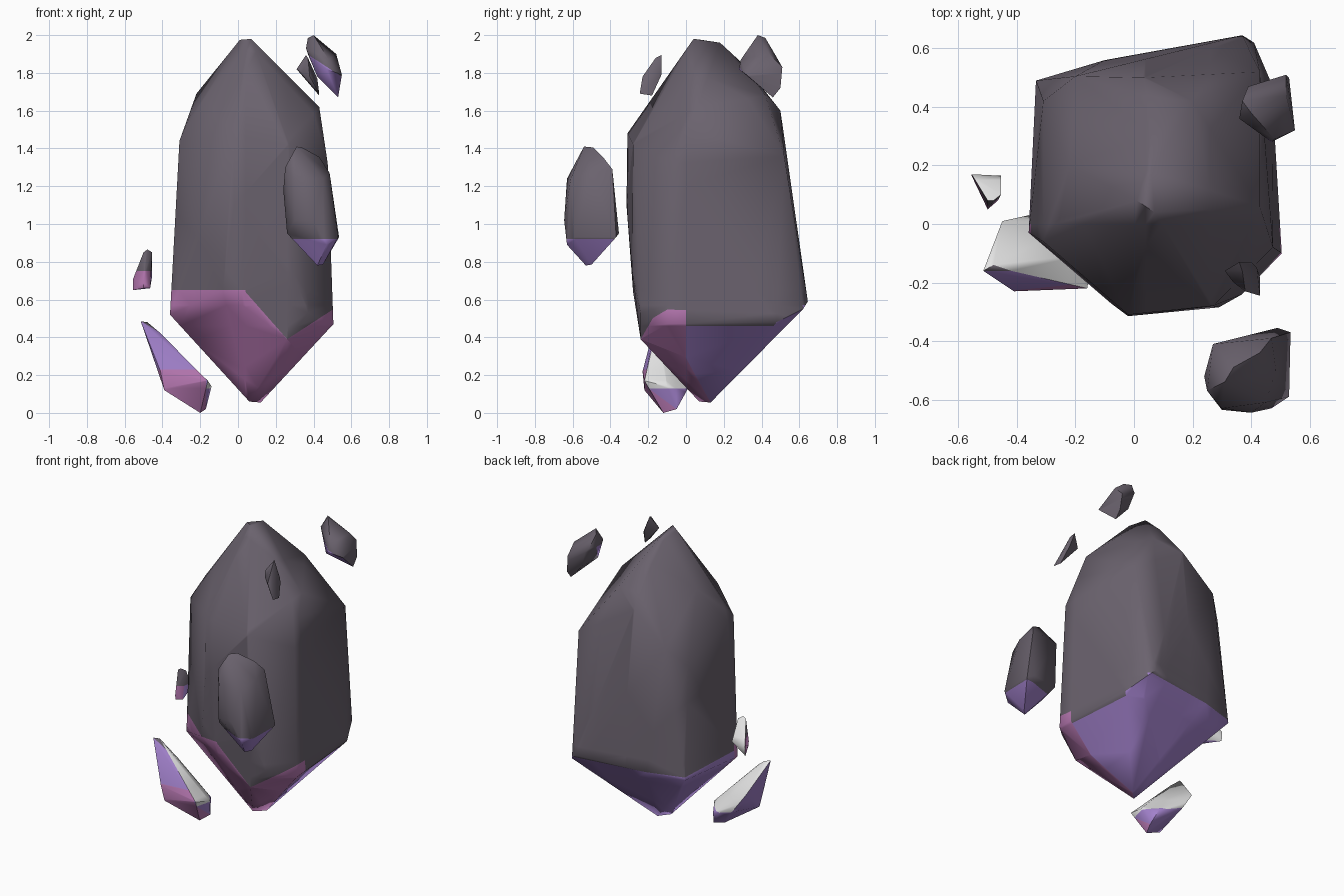
import bpy, bmesh

def material(name, rgb):
    m = bpy.data.materials.new(name)
    m.diffuse_color = (*rgb, 1)
    return m

MATS = [material("dark stone", (.145, .123, .155)), material("pink crystal", (.48, .19, .45)),
        material("violet crystal", (.36, .22, .60)), material("pale stone", (.8, .8, .8))]
DARK, PINK, VIOLET, PALE = range(4)

def crystal(name, points, rule, cuts=()):
    """Convex faceted crystal, cut along planes, coloured by rule(centre, normal)."""
    bm = bmesh.new()
    for p in points:
        bm.verts.new(p)
    bmesh.ops.convex_hull(bm, input=bm.verts[:])
    loose = [v for v in bm.verts if not v.link_faces]
    bmesh.ops.delete(bm, geom=loose, context='VERTS')
    bmesh.ops.recalc_face_normals(bm, faces=bm.faces[:])
    for co, no in cuts:
        bmesh.ops.bisect_plane(bm, geom=bm.verts[:] + bm.edges[:] + bm.faces[:],
                               plane_co=co, plane_no=no, dist=1e-5)
    bm.normal_update()
    for f in bm.faces:
        f.material_index = rule(f.calc_center_median(), f.normal)
    me = bpy.data.meshes.new(name)
    bm.to_mesh(me)
    bm.free()
    for m in MATS:
        me.materials.append(m)
    ob = bpy.data.objects.new(name, me)
    bpy.context.collection.objects.link(ob)
    bpy.ops.object.select_all(action='DESELECT')
    ob.select_set(True)
    bpy.context.view_layer.objects.active = ob
    bpy.ops.object.shade_smooth_by_angle(angle=1.0)

def level(z):
    return ((0, 0, z), (0, 0, 1))

# Main crystal: pointed top, upper ring, lower ring, pointed base
def main_rule(c, n):
    if c.y < 0 or n.y < -.3:
        if c.x < .04:
            top = .65
        elif c.x < .26:
            top = .64 - (c.x - .04) * 1.136
        else:
            top = .39 + (c.x - .26) * .65
        return PINK if c.z < top else DARK
    top = .46 if n.x > .6 else .57
    return VIOLET if c.z < top else DARK

crystal("main_crystal", [
    (.07, .04, 1.98), (.01, .08, 1.975), (.06, .18, 1.96), (.06, .31, 1.84),
    (-.22, .2, 1.69), (-.255, .02, 1.57), (-.2, .505, 1.40), (.03, .5, 1.6), (.43, .06, 1.62),
    (.20, .42, 1.68), (.43, .52, 1.36), (.475, -.08, 1.32), (.27, -.28, 1.42), (-.02, -.31, 1.48),
    (-.02, -.315, 1.1), (-.31, -.06, 1.44), (-.31, .42, 1.28),
    (-.36, -.03, .52), (-.335, .49, .55), (-.1, .56, .57), (.37, .645, .59), (.41, .62, .55),
    (.47, .48, .48), (.505, -.1, .47), (.5, -.1, .54), (.37, -.24, .53), (.26, -.24, .39),
    (.29, -.285, .75), (.02, -.28, .64), (-.08, -.27, .65), (.06, .07, .06), (.12, .13, .055)],
    main_rule,
    [level(.65), level(.57), level(.46), ((0, 0, 0), (0, 1, 0)),
     ((.04, 0, 0), (1, 0, 0)), ((.26, 0, 0), (1, 0, 0)),
     ((.04, 0, .64), (1.136, 0, 1)), ((.26, 0, .39), (-.65, 0, 1))])

# Lower left shard: pale broken back, coloured front
def low_rule(c, n):
    if n.x * .7 + n.z * .7 + n.y * .5 > .1 and c.z > .13:
        return DARK if n.y < -.45 else PALE
    return PINK if c.z < .23 and n.y < -.1 and c.x < -.17 else VIOLET

crystal("lower_left_shard", [
    (-.515, -.16, .485), (-.48, -.14, .48), (-.45, .01, .30), (-.36, .03, .17),
    (-.42, -.16, .43), (-.41, -.23, .22), (-.39, -.22, .12), (-.16, -.22, .17),
    (-.14, -.1, .14), (-.17, -.05, .02), (-.2, -.12, 0), (-.2, 0, .11)],
    low_rule, [level(.23), level(.13), ((-.17, 0, 0), (1, 0, 0))])

# Small left chip: pale sloping back, upright front
def chip_rule(c, n):
    if n.y > .1:
        return PALE
    if c.z < .75:
        return PINK if n.y < -.2 else VIOLET
    return DARK

crystal("left_chip", [
    (-.48, .08, .865), (-.455, .10, .85), (-.50, .08, .85), (-.555, .17, .71), (-.555, .165, .65),
    (-.455, .165, .72), (-.465, .08, .66), (-.5, .05, .69), (-.5, .055, .66)],
    chip_rule, [level(.75)])

# Front right shard
crystal("front_right_shard", [
    (.31, -.54, 1.41), (.34, -.49, 1.405), (.43, -.44, 1.355), (.25, -.57, 1.30),
    (.30, -.63, 1.24), (.27, -.41, 1.28), (.47, -.39, 1.29), (.45, -.61, 1.24), (.485, -.5, 1.27),
    (.24, -.52, 1.18), (.26, -.57, .95), (.28, -.41, .97), (.49, -.355, .95), (.535, -.37, .93),
    (.53, -.59, .93), (.47, -.63, .89), (.40, -.645, 1.02), (.30, -.635, 1.02),
    (.45, -.50, .785), (.42, -.53, .78)],
    lambda c, n: VIOLET if c.z < .92 else DARK, [level(.92)])

# Upper right shard: violet underside facing forward
crystal("upper_right_shard", [
    (.40, .38, 2.0), (.37, .42, 1.985), (.36, .36, 1.93), (.39, .47, 1.9), (.52, .44, 1.9),
    (.48, .29, 1.87), (.37, .42, 1.9), (.52, .51, 1.83), (.55, .32, 1.79), (.47, .28, 1.82),
    (.42, .33, 1.78), (.53, .50, 1.72), (.53, .46, 1.67), (.44, .47, 1.77)],
    lambda c, n: VIOLET if n.y < 0 and n.x < .5 and c.z < 1.89 - (c.x - .38) * .65 else DARK,
    [((.38, 0, 1.89), (.65, 0, 1))])

# Upper front chip
crystal("upper_front_chip", [
    (.36, -.13, 1.895), (.37, -.16, 1.88), (.31, -.16, 1.82), (.34, -.2, 1.80),
    (.40, -.13, 1.79), (.42, -.15, 1.77), (.38, -.23, 1.78), (.43, -.245, 1.69),
    (.43, -.18, 1.68)],
    lambda c, n: DARK)
